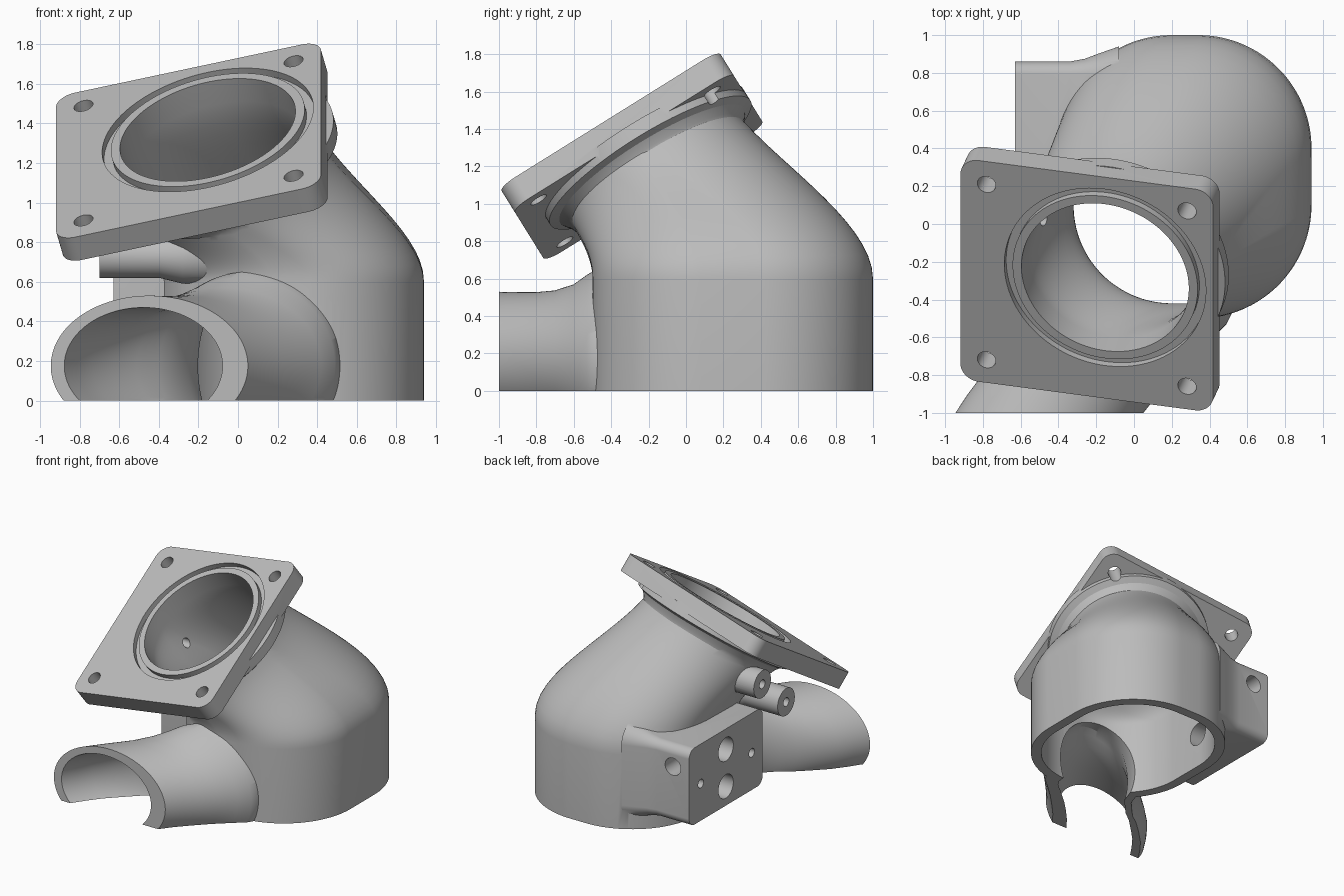
import bpy, bmesh, math
from mathutils import Vector as V

if "Cube" in bpy.data.objects:
    bpy.data.objects.remove(bpy.data.objects["Cube"])

X, Y, Z = V((1, 0, 0)), V((0, 1, 0)), V((0, 0, 1))
N = 96

grey = bpy.data.materials.new("cast grey")
grey.use_nodes = True
grey.diffuse_color = (0.5, 0.5, 0.5, 1)
grey.node_tree.nodes["Principled BSDF"].inputs["Base Color"].default_value = grey.diffuse_color


def ring(c, a, b, hx, hy=None, r=None, n=N):
    """Rounded rectangle around c in the plane a, b (a circle when only hx is given)."""
    hy = hx if hy is None else hy
    r = hx if r is None else r
    pts = []
    for i in range(n):
        t = (i + 0.5) * 2 * math.pi / n
        s, k = math.sin(t), math.cos(t)
        pts.append(c + a * (math.copysign(hx - r, k) + r * k)
                   + b * (math.copysign(hy - r, s) + r * s))
    return pts


def loft(name, rings, closed=False):
    """Skin a list of rings, capped at both ends or closed into a loop."""
    bm = bmesh.new()
    rows = [[bm.verts.new(p) for p in r] for r in rings]
    pairs = list(zip(rows, rows[1:])) + ([(rows[-1], rows[0])] if closed else [])
    for p, q in pairs:
        for i in range(len(p)):
            j = (i + 1) % len(p)
            bm.faces.new((p[i], p[j], q[j], q[i]))
    if not closed:
        bm.faces.new(rows[0])
        bm.faces.new(rows[-1])
    bmesh.ops.recalc_face_normals(bm, faces=bm.faces)
    me = bpy.data.meshes.new(name)
    bm.to_mesh(me)
    bm.free()
    me.materials.append(grey)
    ob = bpy.data.objects.new(name, me)
    bpy.context.collection.objects.link(ob)
    return ob


def rod(name, p, q, a, b, r, n=32):
    return loft(name, [ring(p, a, b, r, n=n), ring(q, a, b, r, n=n)])


def combine(target, others, op):
    """Apply a boolean with each object, then remove it."""
    bpy.context.view_layer.objects.active = target
    for o in others:
        m = target.modifiers.new(op.lower(), "BOOLEAN")
        m.operation, m.solver, m.object = op, "EXACT", o
        bpy.ops.object.modifier_apply(modifier=m.name)
        bpy.data.objects.remove(o)


# Tilted flange frame
u = V((0.97, -0.128, 0.206)).normalized()
v = V((0, 0.8486, 0.529)).normalized()
n = u.cross(v)
plate_c = V((-0.25, -0.325, 1.3125))
bore_c = plate_c + u * 0.10 + v * 0.065


# Elbow: rounded square base swept into the round neck
def elbow(name, wall, neck, bottom, out):
    def base(z):
        return ring(V((0.27, 0.25, z)), X, Y, 0.67 - wall, 0.75 - wall, 0.6 - wall)
    start, end = base(0.6), ring(bore_c - n * 0.14, u, v, neck)
    rings = [base(bottom)]
    for k in range(17):
        t = k / 16
        row = []
        for p, q in zip(start, end):
            h = 0.25 * (q - p).length
            row.append(p * (1 - t) ** 3 + (p + Z * h) * 3 * t * (1 - t) ** 2
                       + (q - n * h) * 3 * t * t * (1 - t) + q * t ** 3)
        rings.append(row)
    rings.append(ring(bore_c + n * out, u, v, neck))
    return loft(name, rings)


housing = elbow("housing", 0, 0.53, -0.1, -0.05)
cavity = elbow("cavity", 0.08, 0.457, -0.3, 0.1)


# Branch pipe: (y, centre x, half width, half height)
sections = [(-1, -0.448, 0.498, 0.355), (-0.9, -0.375, 0.505, 0.353),
            (-0.8, -0.29, 0.515, 0.353), (-0.7, -0.19, 0.51, 0.362),
            (-0.6, -0.08, 0.5, 0.395), (-0.53, 0.01, 0.48, 0.445),
            (-0.48, 0.05, 0.465, 0.475), (-0.38, 0.1, 0.42, 0.475),
            (-0.2, 0.14, 0.4, 0.46)]


def branch(name, dw, dh, shift, lead):
    rows = [(sections[0][0] - lead, *sections[0][1:])] if lead else []
    return loft(name, [ring(V((cx + shift, y, 0.175)), X * (rx - dw), Z * (rz - dh), 1)
                       for y, cx, rx, rz in rows + sections])


branch_pipe = branch("branch_pipe", 0, 0, 0, 0)
branch_bore = branch("branch_bore", 0.098, 0.06, -0.03, 0.1)

# Square flange plate and the collar behind it
plate = loft("flange_plate", [ring(plate_c - n * d, u, v, 0.69, 0.69, 0.1) for d in (0, 0.14)])
collar = loft("flange_collar", [ring(bore_c - n * d, u, v, r) for d, r in
                                ((0.1, 0.63), (0.18, 0.63), (0.2, 0.58), (0.24, 0.55), (0.31, 0.52))])

# Mounting block, flaring into the body
block = loft("mounting_block", [ring(V((x, 0.39, 0.44)), Y, Z, 0.47 + g, 0.31 + g, 0.07 + g)
                                for x, g in ((-0.63, 0), (-0.34, 0), (-0.26, 0.015),
                                             (-0.18, 0.045), (-0.08, 0.08))])

# Two short hose stubs
stub_spots = [(0.025, 0.99), (-0.28, 0.73)]
stubs = [loft("hose_stub", [ring(V((x, y, z)), Y, Z, r, n=40) for x, r in
                            ((-0.7, 0.11), (-0.4, 0.11), (-0.28, 0.14), (-0.15, 0.14))])
         for y, z in stub_spots]

combine(housing, [branch_pipe, collar, plate, block] + stubs, "UNION")

# Hollow interior and the flat underside
floor_cut = loft("floor_cut", [ring(V((0, 0, z)), X, Y, 2, 2, 0.1) for z in (-1, 0)])
combine(housing, [cavity, branch_bore, floor_cut], "DIFFERENCE")

# Seal groove around the bore
groove = loft("seal_groove", [ring(bore_c + n * d, u, v, r) for d, r in
                              ((0.05, 0.505), (0.05, 0.55), (-0.04, 0.55), (-0.04, 0.505))], True)
drills = [groove]

# Flange bolt holes
for i in (-1, 1):
    for j in (-1, 1):
        c = plate_c + u * 0.547 * i + v * 0.547 * j
        drills.append(rod("bolt_hole", c + n * 0.1, c - n * 0.3, u, v, 0.05))

# Block ports, screw holes and cross drilling
for z in (0.285, 0.585):
    drills.append(rod("port", V((-0.8, 0.39, z)), V((-0.15, 0.39, z)), Y, Z, 0.095))
for y in (0.06, 0.71):
    drills.append(rod("screw_hole", V((-0.8, y, 0.43)), V((-0.4, y, 0.43)), Y, Z, 0.035))
drills.append(rod("cross_hole", V((-0.485, 1, 0.585)), V((-0.485, 0.4, 0.585)), X, Z, 0.07))
for y, z in stub_spots:
    drills.append(rod("stub_hole", V((-0.8, y, z)), V((-0.4, y, z)), Y, Z, 0.035))
combine(housing, drills, "DIFFERENCE")

# Smooth cast surfaces, crisp machined edges
bpy.ops.object.select_all(action="DESELECT")
housing.select_set(True)
bpy.context.view_layer.objects.active = housing
bpy.ops.object.shade_smooth_by_angle(angle=math.radians(30))
